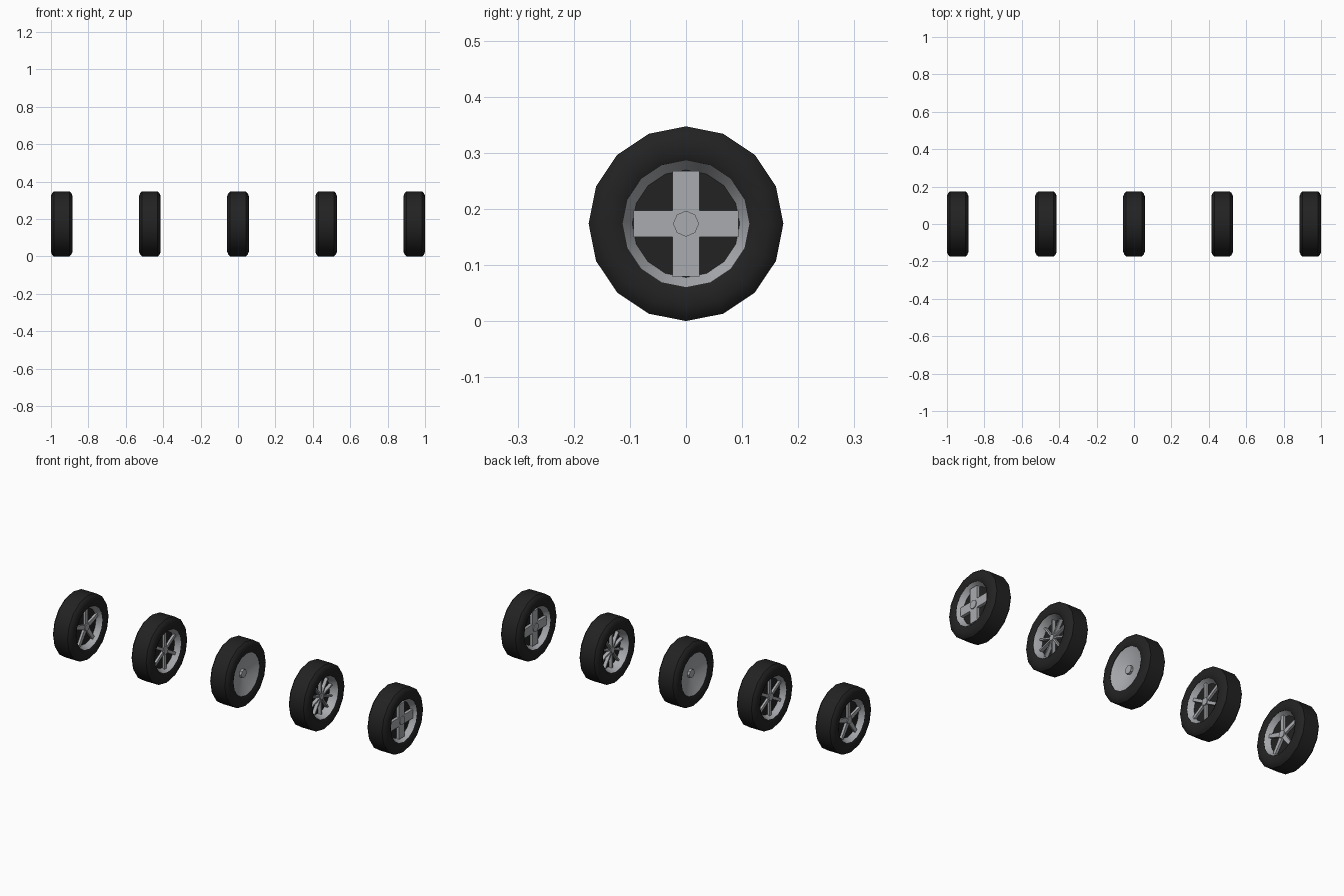
import bpy, bmesh, math
from mathutils import Matrix, Vector

if "Cube" in bpy.data.objects:
    bpy.data.objects.remove(bpy.data.objects["Cube"])

R = 0.1735      # tyre radius, also the axle height
SIDES = 16


def material(name, rgb):
    m = bpy.data.materials.new(name)
    m.diffuse_color = (*rgb, 1)
    m.use_nodes = True
    m.node_tree.nodes["Principled BSDF"].inputs["Base Color"].default_value = m.diffuse_color
    return m


RUBBER = material("black rubber", (0.016, 0.016, 0.016))
METAL = material("grey metal", (0.40, 0.41, 0.43))


def finish(name, bm, mat, x):
    bmesh.ops.recalc_face_normals(bm, faces=bm.faces)
    me = bpy.data.meshes.new(name)
    bm.to_mesh(me)
    bm.free()
    me.materials.append(mat)
    ob = bpy.data.objects.new(name, me)
    ob.location = (x, 0, R)
    bpy.context.collection.objects.link(ob)
    bpy.ops.object.select_all(action='DESELECT')
    ob.select_set(True)
    bpy.context.view_layer.objects.active = ob
    bpy.ops.object.shade_smooth_by_angle(angle=math.radians(30))
    return ob


def lathe(name, profile, mat, x, closed=True):
    """Spin (x, radius) points about the axle."""
    bm = bmesh.new()
    rings = []
    for i in range(SIDES):
        a = 2 * math.pi * i / SIDES
        rings.append([bm.verts.new((px, r * math.sin(a), r * math.cos(a))) for px, r in profile])
    n = len(profile)
    for i in range(SIDES):
        p, q = rings[i], rings[(i + 1) % SIDES]
        for j in range(n if closed else n - 1):
            k = (j + 1) % n
            bm.faces.new((p[j], p[k], q[k], q[j]))
    if not closed:
        for j in (0, -1):
            bm.faces.new([ring[j] for ring in rings])
    return finish(name, bm, mat, x)


def mirrored(half):
    return half + [(-px, r) for px, r in reversed(half)]


def spokes(name, count, r0, r1, w0, w1, depth, x):
    """Tapered bars radiating from the axle."""
    bm = bmesh.new()
    for i in range(count):
        rot = Matrix.Rotation(2 * math.pi * i / count, 4, 'X')
        res = bmesh.ops.create_cube(bm, size=1)
        for v in res["verts"]:
            top = v.co.z > 0
            w = w1 if top else w0
            v.co = rot @ Vector((v.co.x * 2 * depth, v.co.y * w, r1 if top else r0))
    return finish(name, bm, METAL, x)


def hub(x, radius, depth):
    bm = bmesh.new()
    bmesh.ops.create_cone(bm, cap_ends=True, segments=8, radius1=radius, radius2=radius,
                          depth=2 * depth, matrix=Matrix.Rotation(math.pi / 2, 4, 'Y'))
    return finish("hub", bm, METAL, x)


# name, spoke count, inner width, outer width, outer reach, spoke half depth, hub radius
designs = [
    ("five_spoke", 5, 0.026, 0.018, 0.100, 0.036, 0.020),
    ("six_spoke", 6, 0.016, 0.016, 0.100, 0.036, 0.020),
    ("dish", 0, 0, 0, 0, 0, 0.023),
    ("thin_spoke", 10, 0.008, 0.008, 0.096, 0.030, 0.016),
    ("cross_spoke", 4, 0.048, 0.048, 0.094, 0.040, 0.023),
]

for i, (kind, count, w0, w1, reach, depth, hub_r) in enumerate(designs):
    x = (i - 2) * 0.4713
    # tyre with bevelled shoulders
    lathe("tyre", mirrored([(0.030, 0.112), (0.052, 0.113), (0.0575, 0.125),
                            (0.0575, 0.150), (0.051, 0.165), (0.042, R)]), RUBBER, x)
    if kind == "dish":
        # solid wheel, sunken towards the hub on both sides
        lathe("dish", mirrored([(0.022, 0.015), (0.036, 0.080), (0.050, 0.1135)]), METAL, x)
        hub(x, hub_r, 0.036)
        continue
    # sloping rim and the dark wheel core behind the spokes
    floor = 0.012 if kind == "thin_spoke" else 0.024
    lathe("rim", mirrored([(floor - 0.006, 0.092), (0.052, 0.1135)]), METAL, x)
    lathe("wheel_core", [(-floor, 0.098), (floor, 0.098)], RUBBER, x, closed=False)
    spokes(kind, count, 0.0, reach, w0, w1, depth, x)
    hub(x, hub_r, depth + 0.004)
